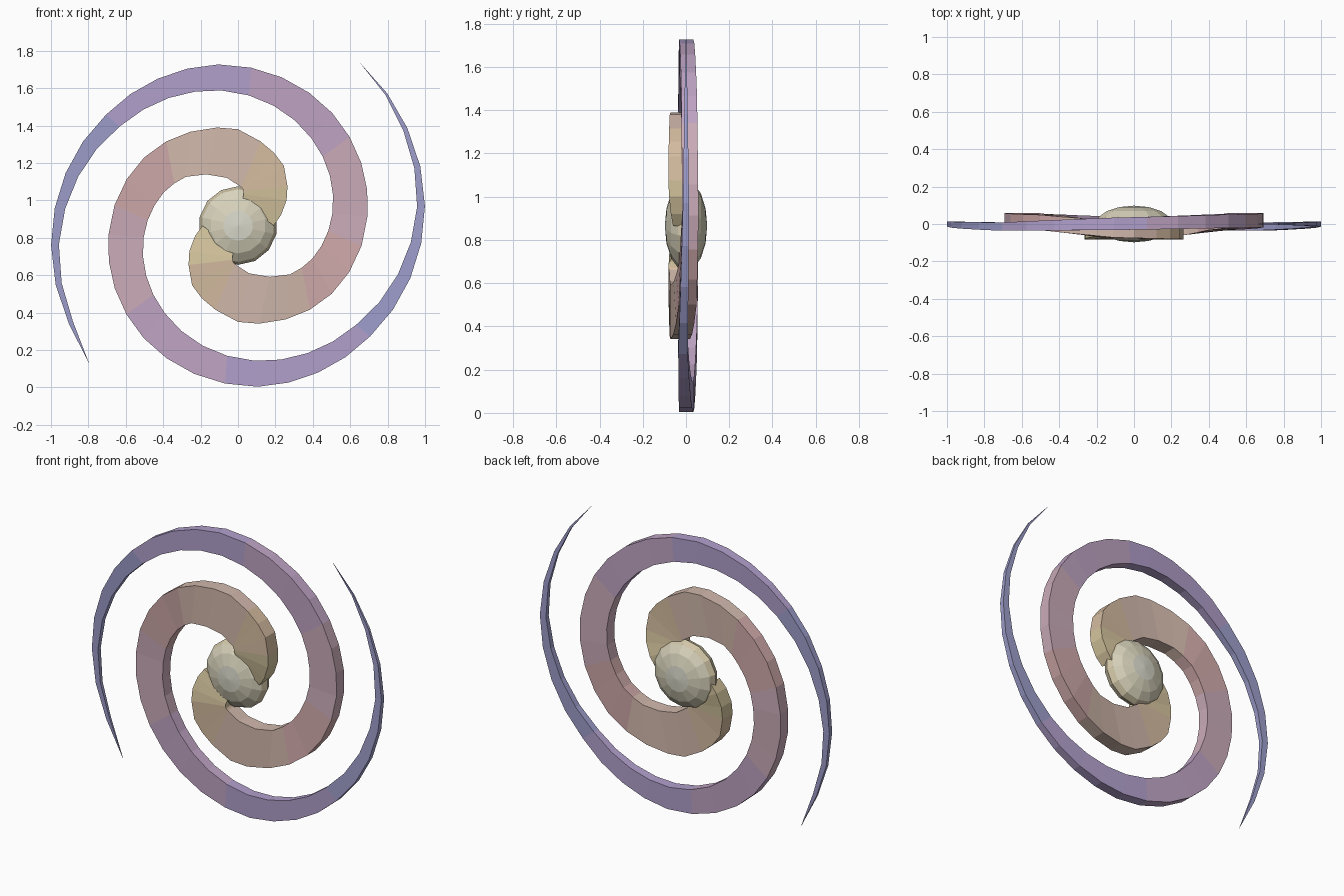
import bpy, bmesh
from math import sin, cos, radians
from mathutils import Matrix

if "Cube" in bpy.data.objects:
    bpy.data.objects.remove(bpy.data.objects["Cube"])

CZ = 0.865


def material(name, rgb):
    m = bpy.data.materials.new(name)
    m.diffuse_color = (*rgb, 1)
    m.use_nodes = True
    m.node_tree.nodes["Principled BSDF"].inputs["Base Color"].default_value = m.diffuse_color
    return m


def finish(bm, name, mats):
    bmesh.ops.recalc_face_normals(bm, faces=bm.faces[:])
    me = bpy.data.meshes.new(name)
    bm.to_mesh(me)
    bm.free()
    ob = bpy.data.objects.new(name, me)
    bpy.context.collection.objects.link(ob)
    for m in mats:
        me.materials.append(m)
    return ob


# Colours from the warm root of an arm to its blue tip
ramp = [(0.68, 0.57, 0.35), (0.66, 0.50, 0.35), (0.64, 0.48, 0.41), (0.63, 0.40, 0.40),
        (0.59, 0.41, 0.48), (0.52, 0.37, 0.55), (0.44, 0.35, 0.60), (0.34, 0.34, 0.60)]
limits = [30, 65, 125, 165, 215, 265, 310, 999]
arm_mats = [material("arm_tone_%d" % i, c) for i, c in enumerate(ramp)]

# Arm sections: outer angle, outer radius, inner angle, inner radius, depth centre, half depth
KEYS = [
    (0, .19, 80, .13, -.015, .045), (13.5, .236, 80, .16, -.02, .05),
    (27.5, .293, 80, .17, -.028, .05), (38.5, .338, 81, .185, -.032, .05),
    (52.5, .403, 82, .195, -.033, .048), (75, .466, 85, .206, -.032, .046),
    (90, .515, 103, .262, -.03, .045), (102, .536, 122, .323, -.027, .045),
    (117, .563, 137, .382, -.015, .043), (144, .62, 156, .435, .008, .041),
    (184, .694, 187, .508, .02, .038), (230, .785, 230, .61, .015, .036),
    (277, .868, 277, .728, .001, .033), (320, .922, 320, .825, -.014, .022),
    (366, 1.005, 366, .963, .0, .014), (390, 1.045, 390, 1.02, .0, .008)]


def arm(name, turn, tip):
    keys = KEYS + [(tip, 1.087, tip, 1.0865, 0, .001)]
    rows = []
    for a, b in zip(keys, keys[1:]):
        n = max(1, round((b[0] - a[0]) / 11.5))
        rows += [[p + (q - p) * i / n for p, q in zip(a, b)] for i in range(n)]
    rows.append(keys[-1])
    bm = bmesh.new()
    rings = []
    for ao, ro, ai, ri, y, h in rows:
        def pt(ang, r, yy):
            t = radians(ang + turn)
            return bm.verts.new((r * cos(t), yy, CZ + r * sin(t)))
        rings.append([pt(ao, ro, y - h), pt(ao, ro, y + h), pt(ai, ri, y + h), pt(ai, ri, y - h)])
    for row, r, s in zip(rows, rings, rings[1:]):
        tone = next(i for i, lim in enumerate(limits) if row[0] < lim)
        for k in range(4):
            j = (k + 1) % 4
            bm.faces.new((r[k], r[j], s[j], s[k])).material_index = tone
    bm.faces.new(rings[0])
    bm.faces.new(rings[-1]).material_index = 7
    return finish(bm, name, arm_mats)


# Two spiral arms, half a turn apart
arm("spiral_arm_upper", 0, 413)
arm("spiral_arm_lower", 180, 403)

# Flattened faceted core with pale poles
bm = bmesh.new()
bmesh.ops.create_uvsphere(bm, u_segments=14, v_segments=8, radius=1)
for f in bm.faces:
    z = abs(f.calc_center_median().z)
    f.material_index = 0 if z > .9 else 1 if z > .5 else 2
bm.transform(Matrix.Translation((0, 0, CZ)) @ Matrix.Diagonal((.21, .098, .21, 1))
             @ Matrix.Rotation(radians(90), 4, 'X'))
finish(bm, "core", [material("core_pale", (.70, .70, .60)), material("core_sand", (.69, .65, .50)),
                    material("core_gold", (.66, .58, .40))])
